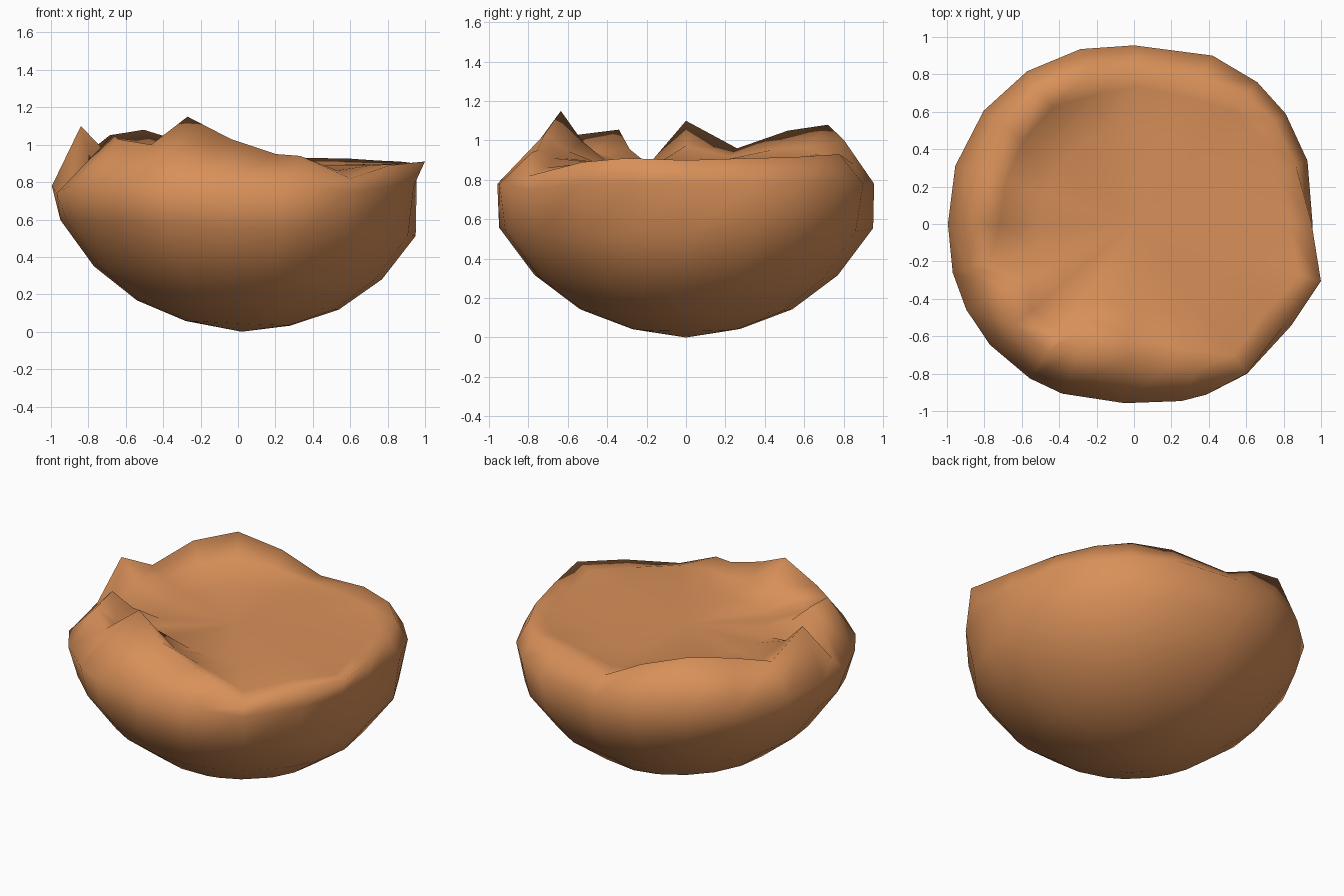
import bpy, bmesh
from math import radians, sin, cos

if "Cube" in bpy.data.objects:
    bpy.data.objects.remove(bpy.data.objects["Cube"])

# Jagged broken rim: (azimuth, radius, height)
RIM = [(0, .95, .90), (20, .92, .91), (36, .93, .915), (49, .92, .925), (65, .86, .93),
       (90, .85, .88), (107, .84, 1.0), (125, .88, 1.08), (143, .86, 1.05),
       (162, .84, .96), (180, .84, 1.10), (195, .92, .81), (207, .75, 1.055),
       (220, .84, 1.03), (236, .83, 1.0), (247, .69, 1.15), (267, .72, 1.03),
       (285, .78, .95), (293, .85, .94), (307, 1.0, .82), (327, .97, .89),
       (343, 1.045, .91)]
# Rounded outer bowl: (radius, height)
BOWL = [(.28, .045), (.54, .143), (.77, .315), (.95, .555)]
FLOOR = .89

bm = bmesh.new()
rings = []


def add_ring(points):
    rings.append([bm.verts.new((r * cos(radians(a)), r * sin(radians(a)), z))
                  for a, r, z in points])


def shoulder_radius(a):
    """Widest part of the bowl, bulging at the diagonals."""
    c, s = cos(radians(a)), abs(sin(radians(2 * a)))
    return .955 + (.05 * s if c > 0 else .02 * s - .04 * c)


# Outer bowl, leaning slightly up on the left
for r, h in BOWL:
    add_ring([(a, r, h - .045 * r * cos(radians(a))) for a, _, _ in RIM])
# Shoulder, rim edge and soft inner slope down to the fill
add_ring([(a, shoulder_radius(a), min(.78, z - .07)) for a, _, z in RIM])
add_ring(RIM)
add_ring([(a, r - .12, FLOOR + (z - FLOOR) * .4) for a, r, z in RIM])
add_ring([(a, .51 + (r - .85) * .4, FLOOR + (z - FLOOR) * .04) for a, r, z in RIM])

n = len(RIM)
for low, high in zip(rings, rings[1:]):
    for i in range(n):
        j = (i + 1) % n
        bm.faces.new((low[i], low[j], high[j], high[i]))
bottom = bm.verts.new((.02, 0, 0))
centre = bm.verts.new((0, 0, FLOOR))
for i in range(n):
    j = (i + 1) % n
    bm.faces.new((bottom, rings[0][j], rings[0][i]))
    bm.faces.new((centre, rings[-1][i], rings[-1][j]))
bmesh.ops.recalc_face_normals(bm, faces=bm.faces)
for f in bm.faces:
    f.smooth = True

mesh = bpy.data.meshes.new("broken_bowl")
bm.to_mesh(mesh)
bm.free()
bowl = bpy.data.objects.new("broken_bowl", mesh)
bpy.context.collection.objects.link(bowl)

# Clay colour
clay = bpy.data.materials.new("clay")
clay.diffuse_color = (.69, .28, .10, 1)
clay.use_nodes = True
clay.node_tree.nodes["Principled BSDF"].inputs["Base Color"].default_value = clay.diffuse_color
mesh.materials.append(clay)
